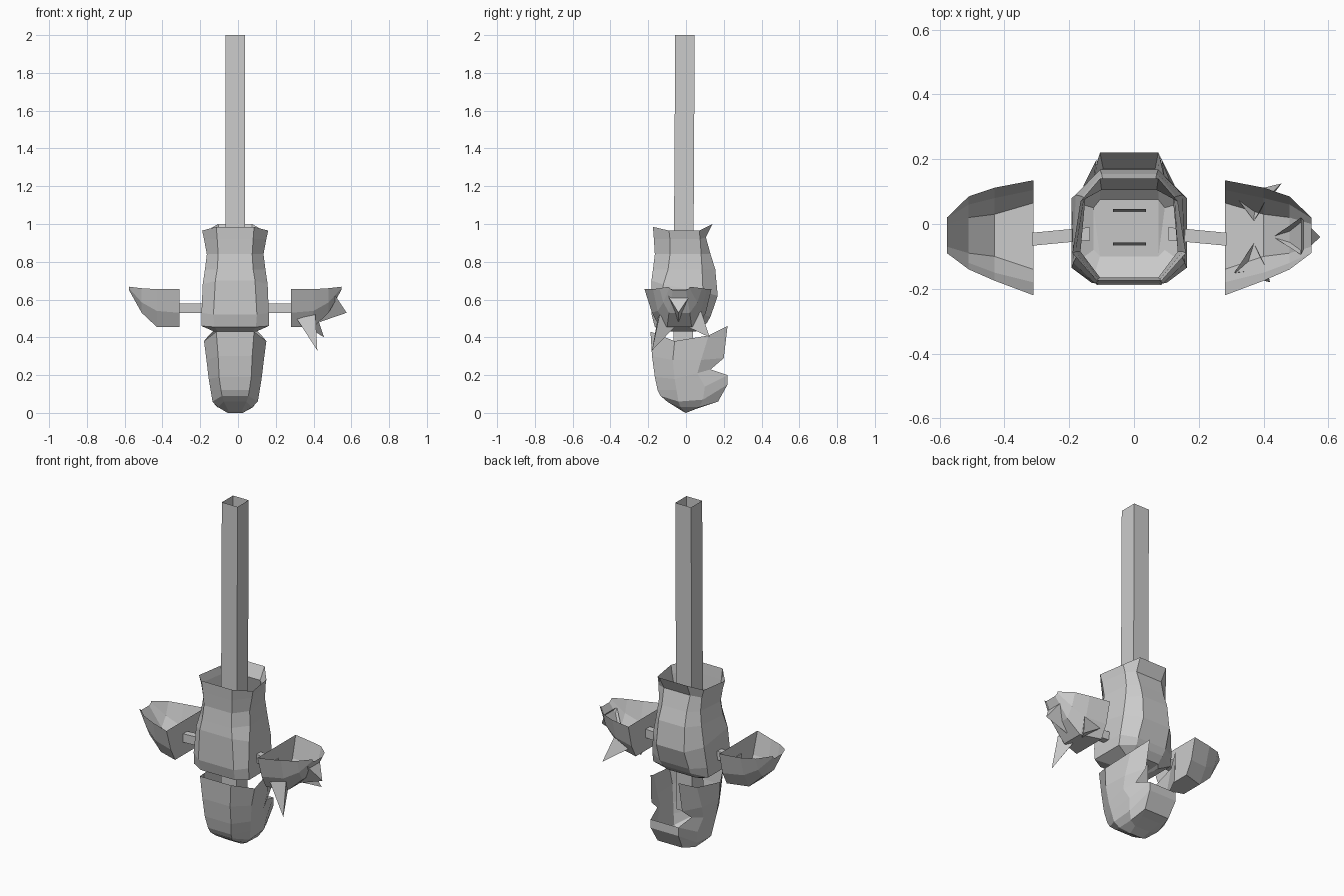
import bpy, bmesh
from mathutils import Vector

CX = -0.015  # middle of the body


def loft(name, rows, closed_from=0, cap_start=False, cap_end=False):
    """Skin rows of points; rows before closed_from stay open between last and first point."""
    bm = bmesh.new()
    v = [[bm.verts.new(p) for p in r] for r in rows]
    n = len(rows[0])
    for i in range(len(rows) - 1):
        for j in range(n if i >= closed_from else n - 1):
            k = (j + 1) % n
            bm.faces.new((v[i][j], v[i][k], v[i + 1][k], v[i + 1][j]))
    if cap_start:
        bm.faces.new(v[0])
    if cap_end:
        bm.faces.new(v[-1])
    bmesh.ops.recalc_face_normals(bm, faces=bm.faces)
    bmesh.ops.triangulate(bm, faces=[f for f in bm.faces if len(f.verts) > 4])
    me = bpy.data.meshes.new(name)
    bm.to_mesh(me)
    bm.free()
    ob = bpy.data.objects.new(name, me)
    bpy.context.collection.objects.link(ob)
    return ob


def mirrored(half):
    """Half outline (back to front, +x side) completed around the middle."""
    right = [(CX + x, y, z) for x, y, z in half]
    left = [(CX - x, y, z) for x, y, z in reversed(half)]
    return right + left


# open square tube
def square(x0, x1, y0, y1, z):
    return [(x0, y0, z), (x1, y0, z), (x1, y1, z), (x0, y1, z)]


loft("pole", [square(-.065, .037, -.068, .036, .2),
              square(-.065, .037, -.057, .046, 2.0)])

# upper shell: open, uneven rim, swelling towards a tucked base
shell = [
    [(.09, .14, 1.0), (.15, .07, .965), (.175, -.09, .965), (.10, -.175, .985)],
    [(.085, .105, .93), (.14, .075, .92), (.165, -.085, .92), (.095, -.17, .92)],
    [(.08, .13, .84), (.135, .08, .84), (.15, -.085, .84), (.09, -.165, .84)],
    [(.085, .155, .76), (.145, .085, .76), (.16, -.095, .76), (.095, -.175, .76)],
    [(.09, .168, .62), (.165, .09, .64), (.172, -.12, .68), (.105, -.183, .70)],
    [(.095, .13, .51), (.178, .08, .52), (.178, -.135, .53), (.115, -.182, .52)],
    [(.09, .11, .475), (.178, .07, .46), (.178, -.13, .46), (.11, -.165, .455)],
    [(.09, .075, .44), (.11, .05, .43), (.11, -.08, .43), (.09, -.10, .43)],
]
loft("upper_shell", [mirrored(r) for r in shell], cap_end=True)

# lower shell: back opening between two horns and a lip
cup = [
    [(.09, .22, .46), (.14, .12, .41), (.165, -.06, .38), (.10, -.188, .43)],
    [(.10, .20, .29), (.145, .08, .28), (.152, -.07, .28), (.09, -.18, .30)],
    [(.11, .13, .23), (.14, .06, .21), (.14, -.06, .18), (.085, -.165, .19)],
    [(.09, .22, .20), (.13, .10, .14), (.13, -.05, .12), (.075, -.15, .12)],
    [(.09, .22, .15), (.12, .09, .07), (.12, -.04, .06), (.07, -.135, .09)],
    [(.08, .17, .06), (.095, .07, .03), (.09, -.03, .03), (.06, -.10, .06)],
    [(.06, .12, .045), (.05, .05, .02), (.04, 0, 0), (.035, -.02, .01)],
]
loft("lower_shell", [mirrored(r) for r in cup], closed_from=3, cap_end=True)

# side scoops on rods: inner end to outer tip
scoop = [
    (.295, [(-.22, .655), (-.18, .53), (-.14, .455), (.065, .455), (.105, .53), (.135, .655)]),
    (.415, [(-.175, .655), (-.15, .54), (-.10, .455), (.03, .455), (.08, .54), (.112, .655)]),
    (.495, [(-.14, .66), (-.12, .585), (-.09, .53), (.02, .53), (.06, .585), (.085, .66)]),
    (.562, [(-.09, .668), (-.088, .66), (-.07, .65), (0, .65), (.018, .66), (.02, .668)]),
]
for side, label in ((-1, "left"), (1, "right")):
    loft(label + "_scoop", [[(CX + side * x, y, z) for y, z in r] for x, r in scoop],
         closed_from=9, cap_start=True)
    loft(label + "_rod", [[(CX + side * x, y + dy, z) for dy, z in
                           ((-.02, .53), (.02, .53), (.02, .58), (-.02, .58))]
                          for x, y in ((.12, -.03), (.30, -.047))],
         cap_start=True, cap_end=True)

# three spikes under the right scoop
spikes = [
    ((.42, -.18, .33), [(.31, -.15, .50), (.41, -.14, .52), (.37, -.06, .455)]),
    ((.455, .125, .40), [(.31, .09, .50), (.41, .08, .54), (.37, .01, .455)]),
    ((.575, -.04, .53), [(.515, -.095, .62), (.515, .02, .62), (.43, -.04, .48)]),
]
for i, (tip, base) in enumerate(spikes):
    loft("spike_%d" % (i + 1), [base, [Vector(tip).lerp(Vector(p), .01) for p in base]],
         cap_end=True)
